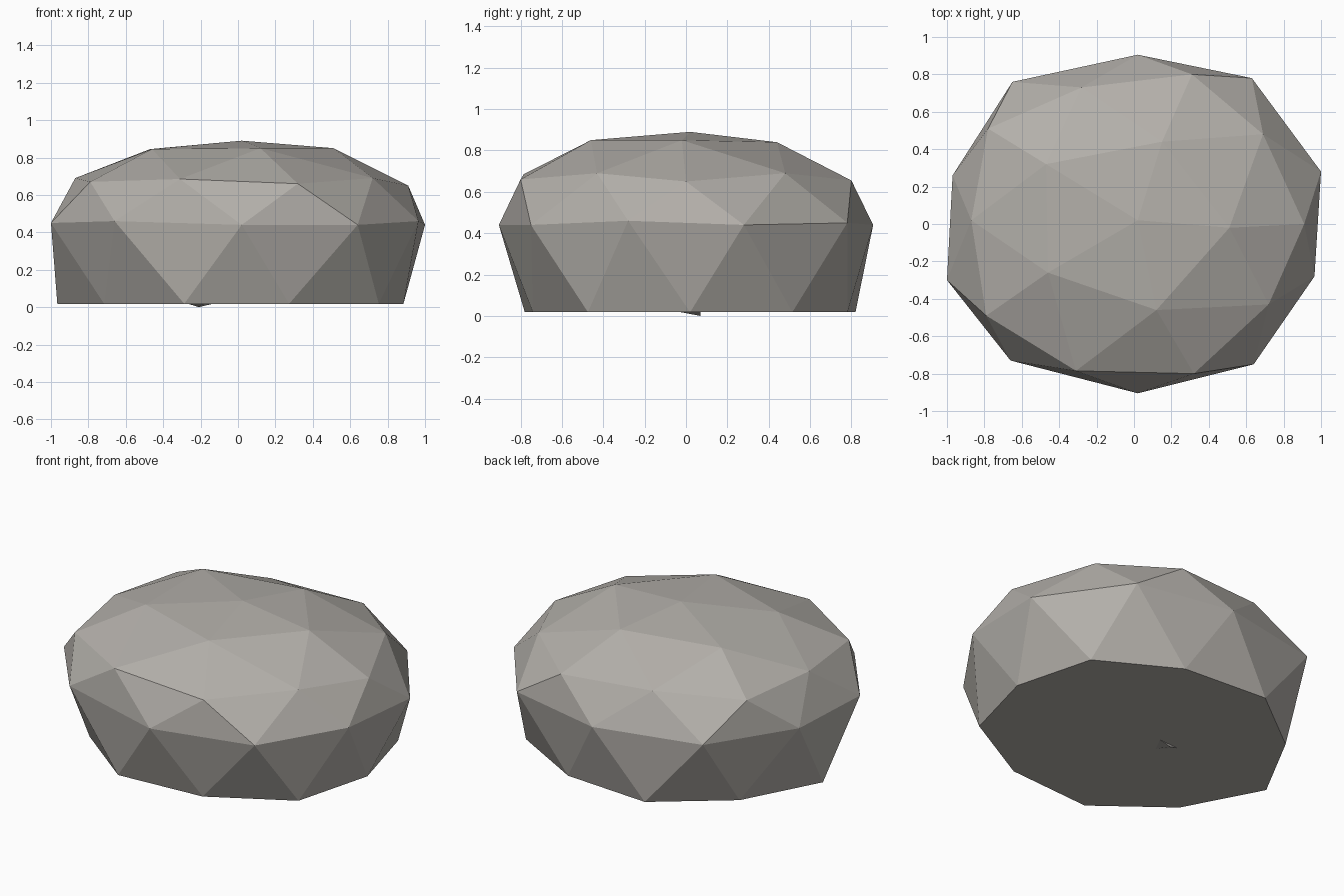
import bpy, bmesh
from mathutils import Vector

if "Cube" in bpy.data.objects:
    bpy.data.objects.remove(bpy.data.objects["Cube"])

stone = bpy.data.materials.new("warm_grey_stone")
stone.diffuse_color = (0.45, 0.43, 0.40, 1.0)
stone.use_nodes = True
stone.node_tree.nodes["Principled BSDF"].inputs["Base Color"].default_value = stone.diffuse_color


def finish(bm, name):
    bmesh.ops.recalc_face_normals(bm, faces=bm.faces)
    mesh = bpy.data.meshes.new(name)
    bm.to_mesh(mesh)
    bm.free()
    mesh.materials.append(stone)
    obj = bpy.data.objects.new(name, mesh)
    bpy.context.collection.objects.link(obj)
    return obj


# Irregular rings of the boulder, as (x, y, z)
crown = [(0.02, 0.02, 0.89), (0.51, -0.02, 0.85), (0.15, 0.44, 0.84),
         (-0.47, 0.32, 0.845), (-0.46, -0.26, 0.845), (0.12, -0.46, 0.85)]
shoulder = [(0.91, 0.0, 0.65), (0.69, 0.48, 0.69), (0.31, 0.80, 0.655),
            (-0.28, 0.73, 0.68), (-0.78, 0.51, 0.67), (-0.87, 0.02, 0.69),
            (-0.79, -0.49, 0.67), (-0.31, -0.785, 0.685), (0.32, -0.80, 0.66),
            (0.72, -0.43, 0.69)]
waist = [(1.0, 0.28, 0.44), (0.63, 0.78, 0.45), (0.02, 0.905, 0.44),
         (-0.65, 0.76, 0.45), (-0.97, 0.26, 0.45), (-1.0, -0.30, 0.45),
         (-0.66, -0.73, 0.46), (0.02, -0.905, 0.44), (0.64, -0.75, 0.44),
         (0.965, -0.28, 0.46)]

# Boulder: squashed icosphere, underside pressed flat, upper points nudged
bm = bmesh.new()
bmesh.ops.create_icosphere(bm, subdivisions=2, radius=1.0)
upper = []
for v in bm.verts:
    x, y, z = v.co
    if z < -0.1:
        stretch = 1.08 if x < -0.8 else 1.04
        v.co = Vector((stretch * x, 0.94 * y + 0.02, 0.018))
    else:
        v.co = Vector((1.04 * x, 0.91 * y, 0.45 + 0.44 * z))
        upper.append(v)
for p in crown + shoulder + waist:
    nearest = min(upper, key=lambda v: (v.co - Vector(p)).length)
    nearest.co = p
    upper.remove(nearest)
finish(bm, "boulder")

# Tiny stone point poking out under the base
bm = bmesh.new()
base = [bm.verts.new(p) for p in
        [(-0.27, 0.06, 0.019), (-0.13, 0.07, 0.019), (-0.18, -0.03, 0.019)]]
tip = bm.verts.new((-0.21, 0.07, 0.0))
bm.faces.new(base)
for i in range(3):
    bm.faces.new((base[i], base[(i + 1) % 3], tip))
finish(bm, "underside_point")
